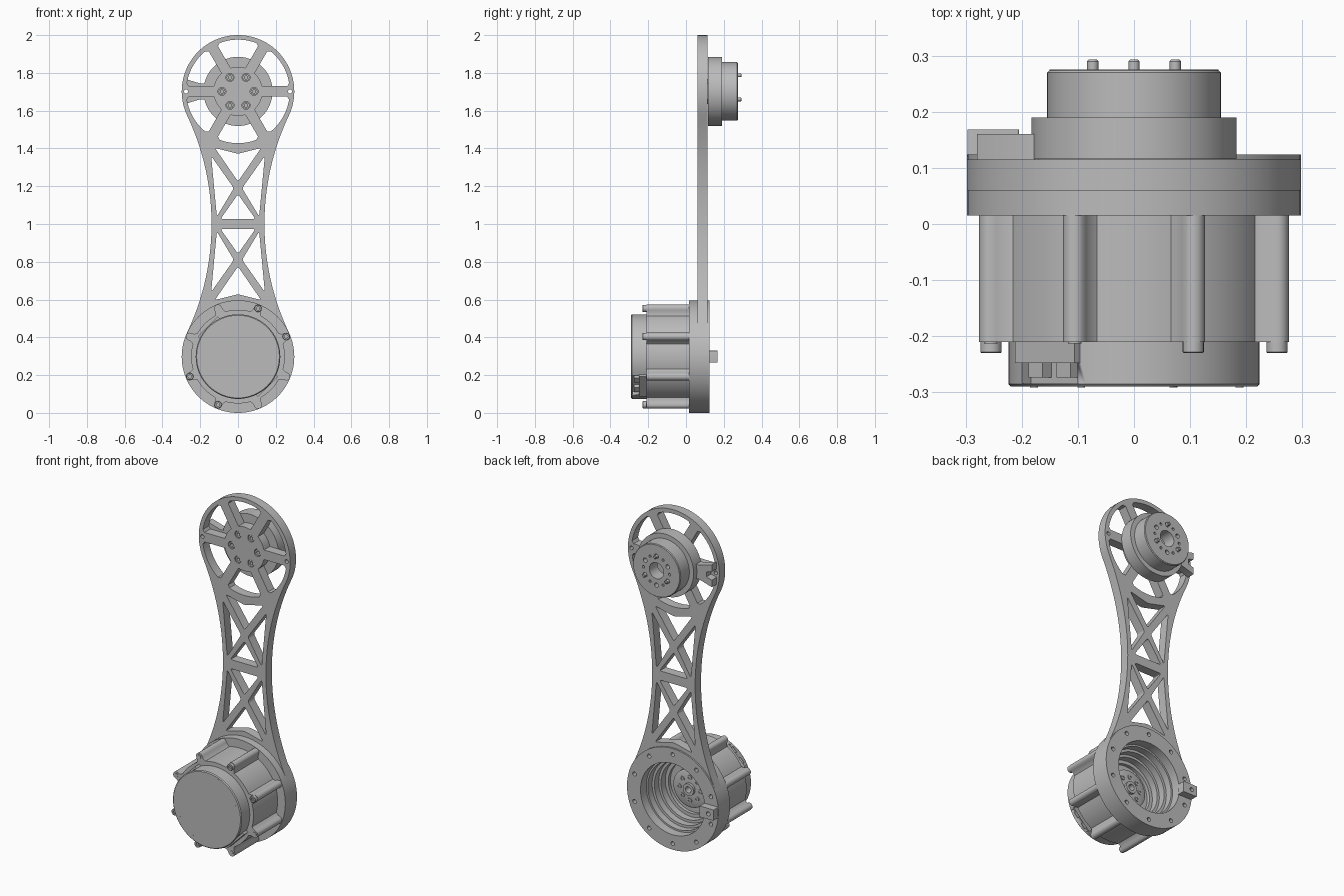
import bpy, bmesh
from math import pi, sin, cos, sqrt, radians, degrees, asin, atan2
from mathutils import Vector, Matrix

cube = bpy.data.objects.get("Cube")
if cube:
    bpy.data.objects.remove(cube)

grey = bpy.data.materials.new("plain_grey")
grey.use_nodes = True
GREY = (0.5, 0.5, 0.5, 1)
grey.diffuse_color = GREY
grey.node_tree.nodes["Principled BSDF"].inputs["Base Color"].default_value = GREY

LOW, HIGH, R, WAIST = 0.298, 1.702, 0.298, 0.14   # joint centres, end radius, half waist


def finish(name, mesh):
    mesh.materials.clear()
    mesh.materials.append(grey)
    mesh.shade_smooth()
    mesh.set_sharp_from_angle(angle=radians(30))
    ob = bpy.data.objects.new(name, mesh)
    bpy.context.collection.objects.link(ob)
    return ob


def plate(name, loops, y0, y1):
    """Extrude xz outlines (later ones are holes) from y0 to y1."""
    cu = bpy.data.curves.new(name, 'CURVE')
    cu.dimensions, cu.fill_mode, cu.extrude = '2D', 'BOTH', (y1 - y0) / 2
    for loop in loops:
        sp = cu.splines.new('POLY')
        sp.points.add(len(loop) - 1)
        for p, (x, z) in zip(sp.points, loop):
            p.co = (x, z, 0, 1)
        sp.use_cyclic_u = True
    tmp = bpy.data.objects.new(name + "_curve", cu)
    bpy.context.collection.objects.link(tmp)
    dg = bpy.context.evaluated_depsgraph_get()
    mesh = bpy.data.meshes.new_from_object(tmp.evaluated_get(dg))
    bpy.data.objects.remove(tmp)
    mesh.transform(Matrix.Translation((0, (y0 + y1) / 2, 0)) @ Matrix.Rotation(pi / 2, 4, 'X'))
    bm = bmesh.new()
    bm.from_mesh(mesh)
    bmesh.ops.remove_doubles(bm, verts=bm.verts, dist=1e-5)
    bmesh.ops.recalc_face_normals(bm, faces=bm.faces)
    bm.to_mesh(mesh)
    bm.free()
    return finish(name, mesh)


def lathe(name, profile, x, z, steps=64):
    """Turn an (r, y) profile about the y axis through x, z."""
    bm = bmesh.new()
    vs = [bm.verts.new((r, y, 0)) for r, y in profile]
    es = [bm.edges.new(p) for p in zip(vs, vs[1:])]
    bmesh.ops.spin(bm, geom=vs + es, cent=(0, 0, 0), axis=(0, 1, 0), angle=2 * pi, steps=steps)
    bmesh.ops.remove_doubles(bm, verts=bm.verts, dist=1e-5)
    bmesh.ops.recalc_face_normals(bm, faces=bm.faces)
    bmesh.ops.translate(bm, verts=bm.verts, vec=(x, 0, z))
    mesh = bpy.data.meshes.new(name)
    bm.to_mesh(mesh)
    bm.free()
    return finish(name, mesh)


def peg(name, x, z, r, y0, y1):
    return lathe(name, [(0, y0), (r, y0), (r, y1), (0, y1)], x, z, 20)


def arc(x, z, r, a0, a1, n):
    return [(x + r * cos(radians(a0 + (a1 - a0) * i / n)),
             z + r * sin(radians(a0 + (a1 - a0) * i / n))) for i in range(n + 1)]


def circle(x, z, r, n=24):
    return arc(x, z, r, 0, 360, n)[:-1]


def ring_points(z, r, n, start):
    return [(r * cos(radians(start + 360 * i / n)), z + r * sin(radians(start + 360 * i / n)))
            for i in range(n)]


def rounded(points, d=0.014):
    """Round the corners of a polygon."""
    out = []
    for i, p in enumerate(points):
        p = Vector(p)
        a = p + (Vector(points[i - 1]) - p).normalized() * d
        b = p + (Vector(points[(i + 1) % len(points)]) - p).normalized() * d
        out += [tuple(a * (1 - t) ** 2 + p * 2 * t * (1 - t) + b * t * t) for t in (0, .25, .5, .75, 1)]
    return out


def flip_x(loop):
    return [(-x, z) for x, z in reversed(loop)]


def flip_z(loop):
    return [(x, 2 - z) for x, z in reversed(loop)]


# Link outline: two round ends joined by tangent concave sides
D = HIGH - 1
side_r = (WAIST ** 2 + D ** 2 - R ** 2) / (2 * (R - WAIST))
tan = degrees(atan2(D, WAIST + side_r))
right = (arc(0, LOW, R - .001, -90, tan, 28)[:-1]
         + arc(WAIST + side_r, 1, side_r, 180 + tan, 180 - tan, 28)
         + arc(0, HIGH, R, -tan, 90, 28)[1:])
outline = right + flip_x(right)[1:-1]

# Truss windows, drawn for the upper bay and mirrored
top_tri = rounded([(-0.122, 1.402), (0, 1.372), (0.122, 1.402), (0, 1.225)])
low_tri = rounded([(-0.092, 1.027), (0.092, 1.027), (0, 1.158)])
side_tri = rounded([(-0.142, 1.36), (-0.022, 1.19), (-0.112, 1.04)])
bay = [top_tri, low_tri, side_tri, flip_x(side_tri)]
windows = bay + [flip_z(w) for w in bay]

# Spoked windows of the upper end
SPOKE = 0.028
inner, outer = [30 - degrees(asin(SPOKE / r)) for r in (0.13, 0.262)]
for k in range(6):
    mid = 30 + 60 * k
    windows.append(arc(0, HIGH, 0.13, mid + inner, mid - inner, 4)
                   + arc(0, HIGH, 0.262, mid - outer, mid + outer, 1)[:1]
                   + arc(0, HIGH, 0.274, mid - outer + 3, mid + outer - 3, 14)
                   + arc(0, HIGH, 0.262, mid - outer, mid + outer, 1)[1:])
hub_bolts = ring_points(HIGH, 0.085, 6, 0)
holes = [circle(x, z, 0.021) for x, z in hub_bolts]
holes += [circle(s * 0.275, HIGH, 0.011, 16) for s in (1, -1)]
plate("link_arm", [outline, circle(0, LOW, 0.28, 64)] + windows + holes, 0.06, 0.115)
for x, z in hub_bolts:
    lathe("hub_bolt", [(0, .1), (.009, .1), (.009, .064), (.018, .064), (.018, .114)], x, z, 20)

# Upper output drive: stepped drum with a bored face
drum_holes = ring_points(HIGH, 0.085, 6, 30)
lathe("drive_base", [(0, .1155), (.183, .1155), (.183, .19), (.1, .19)], 0, HIGH)
lathe("drive_drum", [(.155, .19), (.155, .27), (.15, .275)], 0, HIGH)
plate("drive_face", [circle(0, HIGH, 0.151, 64), circle(0, HIGH, 0.047, 40)]
      + [circle(x, z, 0.013, 16) for x, z in drum_holes]
      + [circle(x, z, 0.008, 12) for x, z in hub_bolts], 0.2, 0.275)
for x, z in drum_holes[1::2]:
    lathe("locating_pin", [(0, .2), (.01, .2), (.01, .29), (.007, .293), (0, .293)], x, z, 16)

# Forked connector behind the upper end
fork = [(-.17, HIGH - .042), (-.2, HIGH - .042), (-.28, HIGH - .066), (-.28, HIGH - .025), (-.245, HIGH - .015)]
plate("upper_connector", [fork + [(x, 2 * HIGH - z) for x, z in reversed(fork)]], 0.115, 0.16)

# Lower mounting ring: plain front, drilled back
ring_loops = [circle(0, LOW, R, 96), circle(0, LOW, 0.21, 72)]
plate("ring_front", ring_loops, 0.015, 0.06)
plate("ring_back", ring_loops + [circle(x, z, 0.012, 16) for x, z in ring_points(LOW, 0.262, 10, 18)],
      0.06, 0.124)
plate("lower_connector", [rounded([(-.297, LOW - .032), (-.205, LOW - .032), (-.205, LOW + .032),
                                   (-.297, LOW + .032)], .004), circle(-.262, LOW, .012, 16)], 0.12, 0.168)

# Motor casing: cylinder with eight filleted bolt lobes
casing = []
for k in range(8):
    axis = 22.5 + 45 * k
    for i in range(-6, 7):
        d = i / 6 * asin(.021 / .276)
        r = .276 * cos(d) + sqrt(max(0, .021 ** 2 - (.276 * sin(d)) ** 2))
        a = radians(axis) + d
        casing.append((r * cos(a), LOW + r * sin(a)))
    casing += arc(0, LOW, .262, axis + 4.8, axis + 4.8, 1)[:1]
    casing += arc(0, LOW, .248, axis + 7, axis + 38, 10)
    casing += arc(0, LOW, .262, axis + 40.2, axis + 40.2, 1)[:1]
plate("motor_casing", [casing, circle(0, LOW, 0.2, 64)], -0.21, 0.016)
for k, (x, z) in enumerate(ring_points(LOW, 0.276, 8, 22.5)):
    if k in (0, 1, 4, 5):
        lathe("casing_bolt", [(0, -.222), (.009, -.222), (.009, -.23), (.017, -.23),
                              (.019, -.228), (.019, -.205)], x, z, 20)
    else:
        peg("casing_screw", x, z, .012, -.213, -.2)

# Motor interior seen through the ring: stepped bore and output hub
lathe("stepped_bore", [(.21, .07), (.2, .07), (.2, .03), (.185, .03), (.185, -.01), (.17, -.01),
                       (.17, -.05), (.15, -.05), (.15, -.07), (.11, -.07), (.11, -.04), (.1, -.035),
                       (.035, -.035), (.035, -.02), (.018, -.02), (.018, -.06), (0, -.06)], 0, LOW)
for x, z in ring_points(LOW, 0.068, 8, 0):
    lathe("hub_socket", [(.007, -.035), (.007, -.03), (.014, -.03), (.014, -.036)], x, z, 16)

# Rear cap with two connector pockets on opposite diagonals
cap = lathe("motor_cap", [(0, -.29), (.219, -.29), (.224, -.285), (.224, -.2), (0, -.2)], 0, LOW)


def diagonal_box(name, angle, dist, depth, width, y0, y1, shift=0):
    bm = bmesh.new()
    bmesh.ops.create_cube(bm, size=1, matrix=Matrix.Translation((0, 0, LOW))
                          @ Matrix.Rotation(-radians(angle), 4, 'Y')
                          @ Matrix.Translation((dist, (y0 + y1) / 2, shift))
                          @ Matrix.Diagonal((depth, y1 - y0, width, 1)))
    mesh = bpy.data.meshes.new(name)
    bm.to_mesh(mesh)
    bm.free()
    return finish(name, mesh)


for angle in (135, 315):
    cutter = diagonal_box("pocket_cutter", angle, 0.225, 0.07, 0.14, -0.284, -0.248)
    cutter.hide_render = True
    cutter.hide_set(True)
    cut = cap.modifiers.new("pocket", 'BOOLEAN')
    cut.operation, cut.solver, cut.object = 'DIFFERENCE', 'EXACT', cutter
    diagonal_box("socket_block", angle, 0.205, 0.04, 0.15, -0.248, -0.205)
    for s in (-1, 1):
        diagonal_box("socket_plug", angle, 0.2, 0.026, 0.035, -0.274, -0.24, s * 0.035)

# Small screws on the cap face
for a, r in ((70, .205), (20, .2), (207, .2), (242, .2)):
    peg("cap_screw", r * cos(radians(a)), LOW + r * sin(radians(a)), .007, -.291, -.285)
